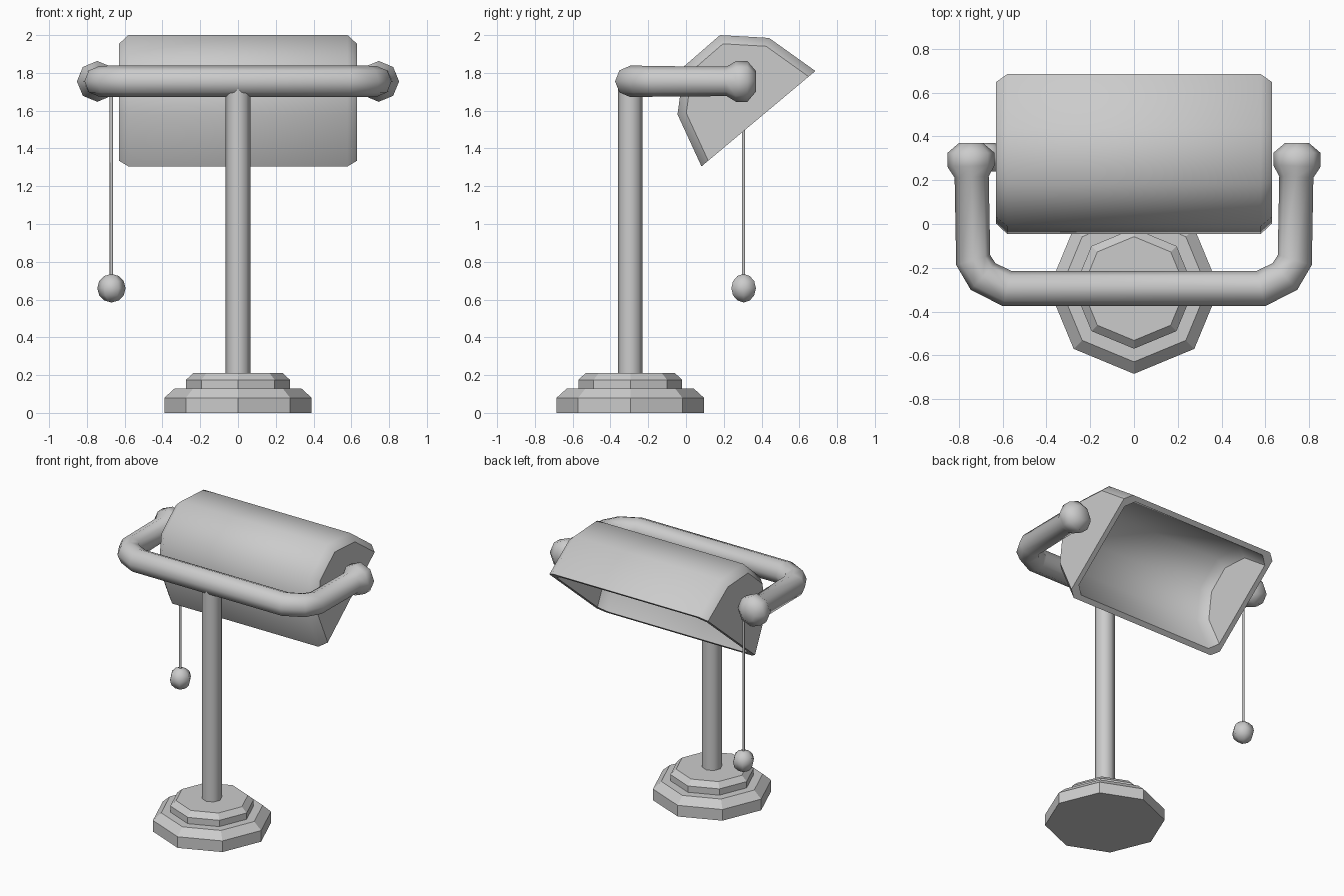
import bpy, bmesh
from math import pi, cos, sin
from mathutils import Vector

if "Cube" in bpy.data.objects:
    bpy.data.objects.remove(bpy.data.objects["Cube"])


def finish(name, bm, smooth_angle=None):
    bmesh.ops.recalc_face_normals(bm, faces=bm.faces)
    me = bpy.data.meshes.new(name)
    bm.to_mesh(me)
    bm.free()
    ob = bpy.data.objects.new(name, me)
    bpy.context.collection.objects.link(ob)
    if smooth_angle:
        bpy.ops.object.select_all(action='DESELECT')
        ob.select_set(True)
        bpy.context.view_layer.objects.active = ob
        bpy.ops.object.shade_smooth_by_angle(angle=smooth_angle)
    return ob


def skin(bm, rings):
    """Join closed rings of points and cap both ends."""
    rings = [[bm.verts.new(p) for p in r] for r in rings]
    n = len(rings[0])
    for a, b in zip(rings, rings[1:]):
        for i in range(n):
            j = (i + 1) % n
            bm.faces.new((a[i], a[j], b[j], b[i]))
    bm.faces.new(rings[0])
    bm.faces.new(rings[-1])


def lathe(name, x, y, profile, sides, smooth_angle=None):
    bm = bmesh.new()
    skin(bm, [[(x + r * cos(2 * pi * i / sides), y + r * sin(2 * pi * i / sides), z)
               for i in range(sides)] for r, z in profile])
    return finish(name, bm, smooth_angle)


POLE_Y = -0.295

# Stepped octagonal base
lathe("base", 0, POLE_Y, [(.39, 0), (.39, .08), (.335, .13), (.275, .13),
                          (.275, .175), (.237, .21)], 8)
# Upright pole
lathe("pole", 0, POLE_Y, [(.065, .19), (.065, 1.73)], 8, 1.0)

# U-shaped yoke with knobs at both ends: x, y, radius
half = [(.58, POLE_Y, .083), (.69, -.24, .083), (.735, -.165, .081), (.742, .215, .078),
        (.745, .265, .108), (.745, .325, .108), (.745, .37, .055)]
path = [(-x, y, r) for x, y, r in reversed(half)] + half
rings = []
for k, (x, y, r) in enumerate(path):
    p = Vector((x, y, 1.755))
    a, b = path[max(k - 1, 0)], path[min(k + 1, len(path) - 1)]
    d_in = Vector((x - a[0], y - a[1], 0)).normalized()
    d_out = Vector((b[0] - x, b[1] - y, 0)).normalized()
    t = (d_in + d_out).normalized()
    n = Vector((-t.y, t.x, 0))
    rings.append([p + n * r * cos(pi * i / 4) + Vector((0, 0, r * sin(pi * i / 4)))
                  for i in range(8)])
bm = bmesh.new()
skin(bm, rings)
finish("yoke", bm, 1.0)

# Shade: hollow faceted trough with chamfered ends and a flat rim
profile = [Vector(p) for p in ((.082, 1.305), (-.045, 1.58), (-.01, 1.835),
                               (.18, 2.0), (.44, 1.985), (.685, 1.81))]


def cross(a, b):
    return a.x * b.y - a.y * b.x


def inset(d):
    """Profile moved inward by d, its two ends staying on the opening line."""
    lines = []
    for p, q in zip(profile, profile[1:]):
        t = (q - p).normalized()
        lines.append((p + Vector((t.y, -t.x)) * d, t))
    opening = (profile[0], (profile[-1] - profile[0]).normalized())
    lines = [opening] + lines + [opening]
    return [p + t * (cross(q - p, u) / cross(t, u))
            for (p, t), (q, u) in zip(lines, lines[1:])]


def shell(bm, stations):
    loops = [[bm.verts.new((x, p.x, p.y)) for p in inset(d)] for x, d in stations]
    for a, b in zip(loops, loops[1:]):
        for i in range(5):
            bm.faces.new((a[i], a[i + 1], b[i + 1], b[i])).smooth = True
    bm.faces.new(loops[0])
    bm.faces.new(loops[-1])
    return [l[0] for l in loops] + [l[-1] for l in reversed(loops)]


bm = bmesh.new()
outer = shell(bm, [(-.63, .045), (-.58, 0), (.58, 0), (.63, .045)])
inner = shell(bm, [(-.595, .09), (-.54, .035), (.54, .035), (.595, .09)])
for i in range(8):
    j = (i + 1) % 8
    bm.faces.new((outer[i], outer[j], inner[j], inner[i]))
finish("shade", bm)

# Pull cord and its bead
CORD = (-.67, .305)
lathe("pull_cord", *CORD, [(.009, .7), (.009, 1.75)], 6, 1.2)
lathe("pull_bead", *CORD, [(max(.075 * sin(pi * k / 6), .002), .66 - .075 * cos(pi * k / 6))
                           for k in range(7)], 6, 1.2)
